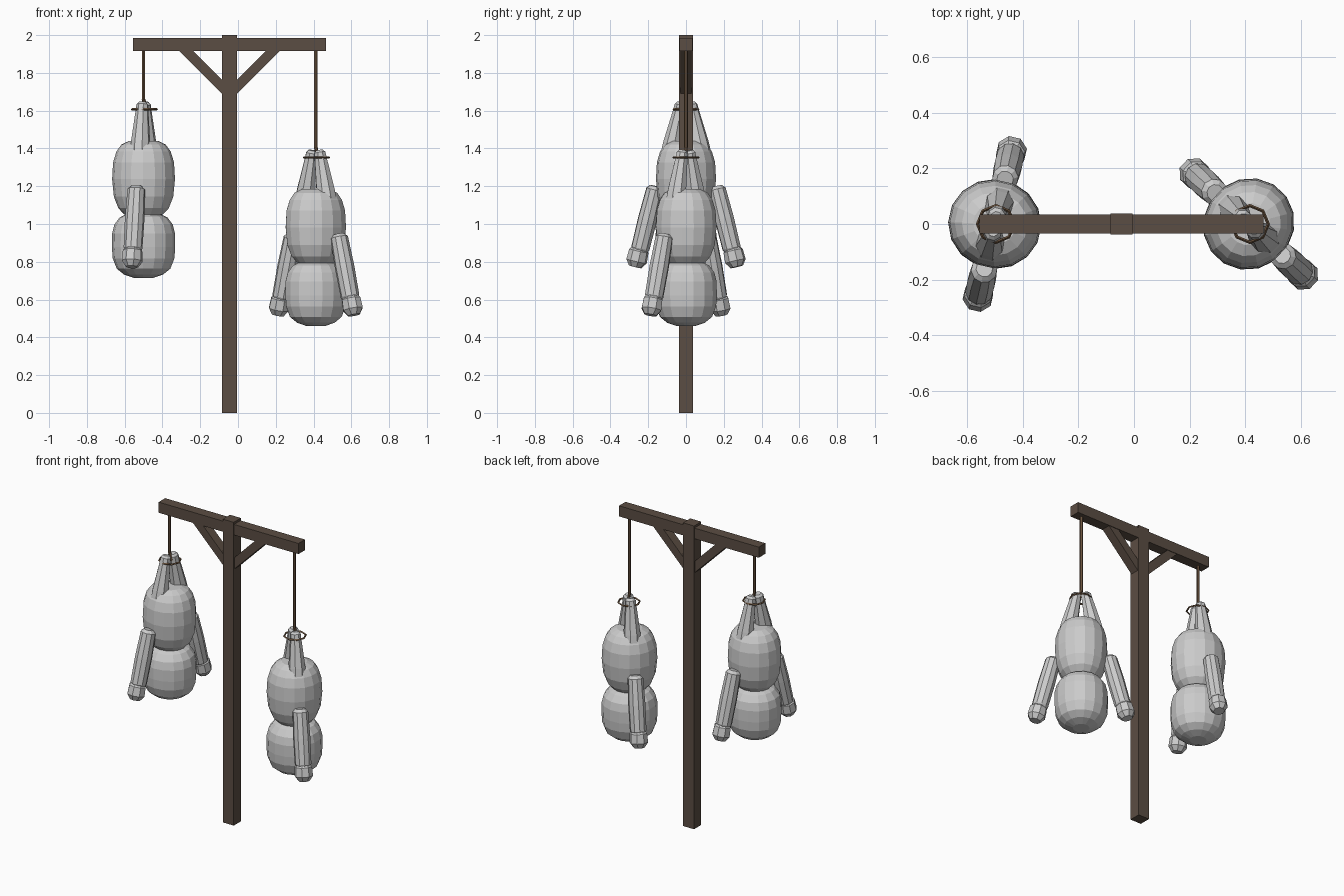
import bpy, bmesh, math
from mathutils import Vector, Matrix

if "Cube" in bpy.data.objects:
    bpy.data.objects.remove(bpy.data.objects["Cube"])


def material(name, rgb):
    m = bpy.data.materials.new(name)
    m.diffuse_color = (*rgb, 1)
    m.use_nodes = True
    m.node_tree.nodes["Principled BSDF"].inputs["Base Color"].default_value = m.diffuse_color
    return m


wood = material("dark_wood", (0.105, 0.075, 0.056))
rope_mat = material("rope", (0.15, 0.09, 0.05))


def finish(name, bm, mat=None):
    bmesh.ops.recalc_face_normals(bm, faces=bm.faces)
    me = bpy.data.meshes.new(name)
    bm.to_mesh(me)
    bm.free()
    ob = bpy.data.objects.new(name, me)
    bpy.context.collection.objects.link(ob)
    if mat:
        me.materials.append(mat)
    return ob


def prism(name, outline, half_y, mat):
    """Extrude an x-z outline along y."""
    bm = bmesh.new()
    face = bm.faces.new([bm.verts.new((x, -half_y, z)) for x, z in outline])
    ext = bmesh.ops.extrude_face_region(bm, geom=[face])["geom"]
    bmesh.ops.translate(bm, vec=(0, 2 * half_y, 0),
                        verts=[v for v in ext if isinstance(v, bmesh.types.BMVert)])
    return finish(name, bm, mat)


def loft(name, p0, p1, profile, sides, mat=None, world=Matrix(), sx=1, sy=1):
    """Rings of (distance fraction, radius) along the line p0-p1."""
    p0, p1 = Vector(p0), Vector(p1)
    rot = (p1 - p0).to_track_quat('Z', 'Y')
    bm = bmesh.new()
    rings = []
    for t, r in profile:
        ring = []
        for i in range(sides):
            a = 2 * math.pi * (i + 0.5) / sides
            off = rot @ Vector((r * sx * math.cos(a), r * sy * math.sin(a), 0))
            ring.append(bm.verts.new(world @ (p0.lerp(p1, t) + off)))
        rings.append(ring)
    for a, b in zip(rings, rings[1:]):
        for i in range(sides):
            j = (i + 1) % sides
            bm.faces.new((a[i], a[j], b[j], b[i]))
    bm.faces.new(rings[0])
    bm.faces.new(rings[-1])
    return finish(name, bm, mat)


# Timber stand
PX = -0.045
prism("post", [(PX - .04, 0), (PX + .04, 0), (PX + .04, 2), (PX - .04, 2)], 0.0375, wood)
prism("cross_beam", [(-.555, 1.915), (.465, 1.915), (.465, 1.985), (-.555, 1.985)], 0.034, wood)
for side, s in (("left", -1), ("right", 1)):
    pts = [(.03, 1.68), (.03, 1.755), (.20, 1.925), (.275, 1.925)]
    prism(side + "_brace", [(PX + s * x, z) for x, z in pts], 0.03, wood)

HEAD = [(0, .05), (.05, .10), (.14, .138), (.30, .159), (.47, .163),
        (.68, .162), (.82, .15), (.93, .122), (1, .07)]
BODY = [(0, .06), (.04, .10), (.12, .13), (.27, .153), (.5, .162),
        (.72, .157), (.86, .14), (.95, .115), (1, .075)]
ARM = [(0, .03), (.05, .047), (.5, .052), (.95, .05), (1, .04)]
HAND = [(0, .032), (.22, .053), (.72, .056), (1, .034)]
LEG = [(0, .054), (.2, .052), (.85, .034), (.95, .032), (1, .02)]


def dummy(tag, x, dz, angle):
    """Stuffed figure hanging upside down from its feet."""
    world = Matrix.Translation((x, 0, dz)) @ Matrix.Rotation(math.radians(angle), 4, 'Z')
    loft(tag + "_head", (0, 0, .46), (0, 0, .805), HEAD, 16, None, world, .99, 1.03)
    loft(tag + "_body", (0, 0, .78), (0, 0, 1.185), BODY, 16, None, world, .98, 1.03)
    for n, s in (("a", -1), ("b", 1)):
        loft(f"{tag}_arm_{n}", (s * .165, 0, .945), (s * .252, 0, .60), ARM, 10, None, world)
        loft(f"{tag}_hand_{n}", (s * .25, 0, .627), (s * .276, 0, .518), HAND, 8, None, world)
        loft(f"{tag}_leg_{n}", (s * .082, 0, 1.12), (s * .026, 0, 1.39), LEG, 8, None, world)
    # Rope loop around the ankles
    ring = bpy.ops.mesh.primitive_torus_add
    ring(major_segments=8, minor_segments=4, major_radius=.066, minor_radius=.006,
         location=(x + .004, 0, 1.352 + dz))
    loop = bpy.context.object
    loop.name = tag + "_rope_loop"
    loop.data.materials.append(rope_mat)
    # Hanging rope with a short kink at the feet
    loft(tag + "_rope", (x, 0, 1.40 + dz), (x, 0, 1.92), [(0, .01), (1, .01)], 6, rope_mat)
    loft(tag + "_rope_end", (x + .012, 0, 1.35 + dz), (x, 0, 1.405 + dz),
         [(0, .01), (1, .01)], 6, rope_mat)


dummy("left_dummy", -0.5, 0.255, 77)
dummy("right_dummy", 0.412, 0, -43)
